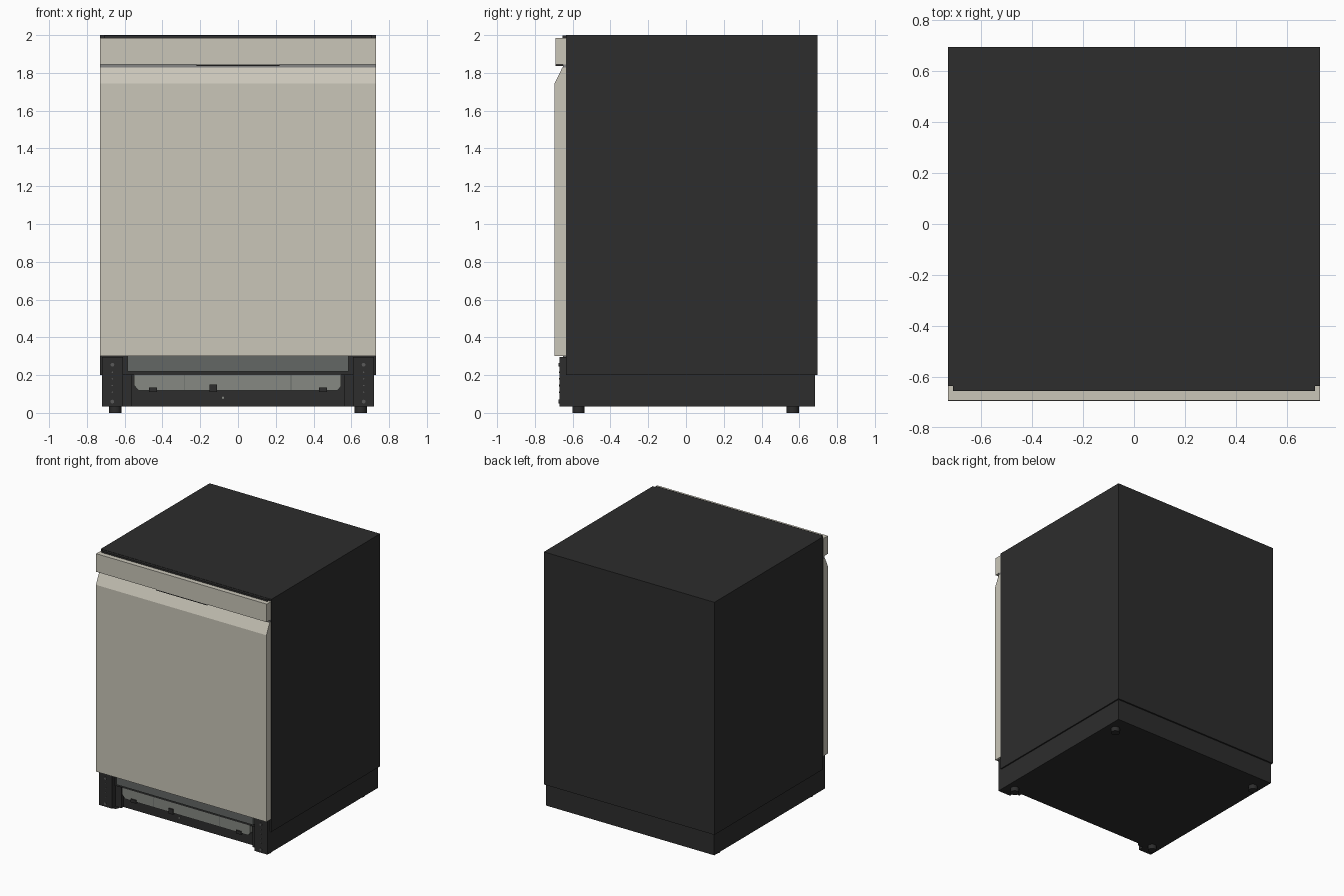
import bpy
import bmesh
from mathutils import Matrix

cube = bpy.data.objects.get("Cube")
if cube:
    bpy.data.objects.remove(cube, do_unlink=True)


def material(name, color):
    m = bpy.data.materials.new(name)
    m.use_nodes = True
    m.diffuse_color = (*color, 1)
    m.node_tree.nodes["Principled BSDF"].inputs["Base Color"].default_value = (*color, 1)
    return m


BLACK = material("charcoal", (0.026, 0.026, 0.026))
BEIGE = material("warm steel", (0.59, 0.565, 0.485))
GREY = material("mid grey", (0.24, 0.24, 0.235))
SLATE = material("slate grey", (0.125, 0.135, 0.13))
PALE = material("insulation grey", (0.24, 0.25, 0.225))
SCREW = material("screw grey", (0.1, 0.1, 0.1))


def finish(name, bm, mat):
    bmesh.ops.recalc_face_normals(bm, faces=bm.faces)
    mesh = bpy.data.meshes.new(name)
    bm.to_mesh(mesh)
    bm.free()
    mesh.materials.append(mat)
    ob = bpy.data.objects.new(name, mesh)
    bpy.context.collection.objects.link(ob)
    return ob


def box(name, x, y, z, mat):
    """Box from (min, max) pairs on each axis."""
    bm = bmesh.new()
    bmesh.ops.create_cube(bm, size=1)
    for v in bm.verts:
        v.co = [r[0] if c < 0 else r[1] for c, r in zip(v.co, (x, y, z))]
    return finish(name, bm, mat)


def prism(name, points, offset, mat):
    """Extrude a closed outline by an offset vector."""
    bm = bmesh.new()
    face = bm.faces.new([bm.verts.new(p) for p in points])
    ext = bmesh.ops.extrude_face_region(bm, geom=[face])
    moved = [g for g in ext["geom"] if isinstance(g, bmesh.types.BMVert)]
    bmesh.ops.translate(bm, verts=moved, vec=offset)
    return finish(name, bm, mat)


def cylinder(name, center, radius, depth, mat, axis="Z", sides=24):
    bm = bmesh.new()
    turn = Matrix.Rotation(1.5708, 4, "X") if axis == "Y" else Matrix.Identity(4)
    bmesh.ops.create_cone(bm, cap_ends=True, segments=sides, radius1=radius,
                          radius2=radius, depth=depth,
                          matrix=Matrix.Translation(center) @ turn)
    ob = finish(name, bm, mat)
    for p in ob.data.polygons:
        p.use_smooth = len(p.vertices) == 4
    return ob


# Cabinet and recessed base
box("cabinet", (-0.73, 0.73), (-0.635, 0.695), (0.2, 2.0), BLACK)
box("base", (-0.72, 0.72), (-0.6, 0.683), (0.035, 0.2), BLACK)

# Door with its sloped upper edge
W = 0.73
door = [(-0.636, 0.3), (-0.695, 0.3), (-0.695, 1.745), (-0.655, 1.828), (-0.636, 1.828)]
prism("door_panel", [(-W, y, z) for y, z in door], (2 * W, 0, 0), BEIGE)

# Control fascia, grip gap and top trim
box("control_fascia", (-W, W), (-0.692, -0.636), (1.845, 1.985), BEIGE)
box("grip_gap", (-W, W), (-0.652, -0.636), (1.828, 1.845), GREY)
box("grip_pocket", (-0.22, 0.22), (-0.69, -0.65), (1.837, 1.846), BLACK)
box("top_trim", (-0.71, 0.71), (-0.655, -0.634), (1.985, 1.998), BLACK)

# Toe area: upper skirt and insulation sheet with chamfered lower corners
box("toe_skirt", (-0.585, 0.585), (-0.65, -0.63), (0.22, 0.3), SLATE)
sheet = [(-0.55, 0.22), (0.545, 0.22), (0.545, 0.14), (0.525, 0.118),
         (-0.525, 0.118), (-0.55, 0.145)]
prism("insulation_sheet", [(x, -0.63, z) for x, z in sheet], (0, 0.031, 0), PALE)
for x in (-0.285, 0.28):
    box("sheet_seam", (x - 0.002, x + 0.002), (-0.632, -0.629), (0.12, 0.22), SLATE)
for x, w, top in ((-0.45, 0.022, 0.135), (-0.13, 0.02, 0.15), (0.45, 0.022, 0.135)):
    box("sheet_clip", (x - w, x + w), (-0.638, -0.6), (0.11, top), BLACK)
cylinder("center_screw", (-0.08, -0.601, 0.08), 0.006, 0.008, PALE, "Y", 12)

# Front legs, brackets, screws and feet on both sides
for side, s in (("right", -1), ("left", 1)):
    def span(a, b):
        return tuple(sorted((s * a, s * b)))
    box(side + "_front_leg", span(0.61, 0.72), (-0.67, -0.599), (0.035, 0.295), BLACK)
    box(side + "_leg_bracket", span(0.56, 0.612), (-0.625, -0.599), (0.035, 0.2), BLACK)
    for z in (0.06, 0.255):
        cylinder(side + "_leg_screw", (s * 0.665, -0.671, z), 0.01, 0.008, SCREW, "Y", 12)
    for z in (0.11, 0.145, 0.18, 0.215):
        cylinder(side + "_leg_hole", (s * 0.665, -0.6705, z), 0.004, 0.002, SCREW, "Y", 8)
    for end, y in (("front", -0.57), ("rear", 0.565)):
        cylinder(f"{side}_{end}_foot", (s * 0.65, y, 0.019), 0.032, 0.038, BLACK)
